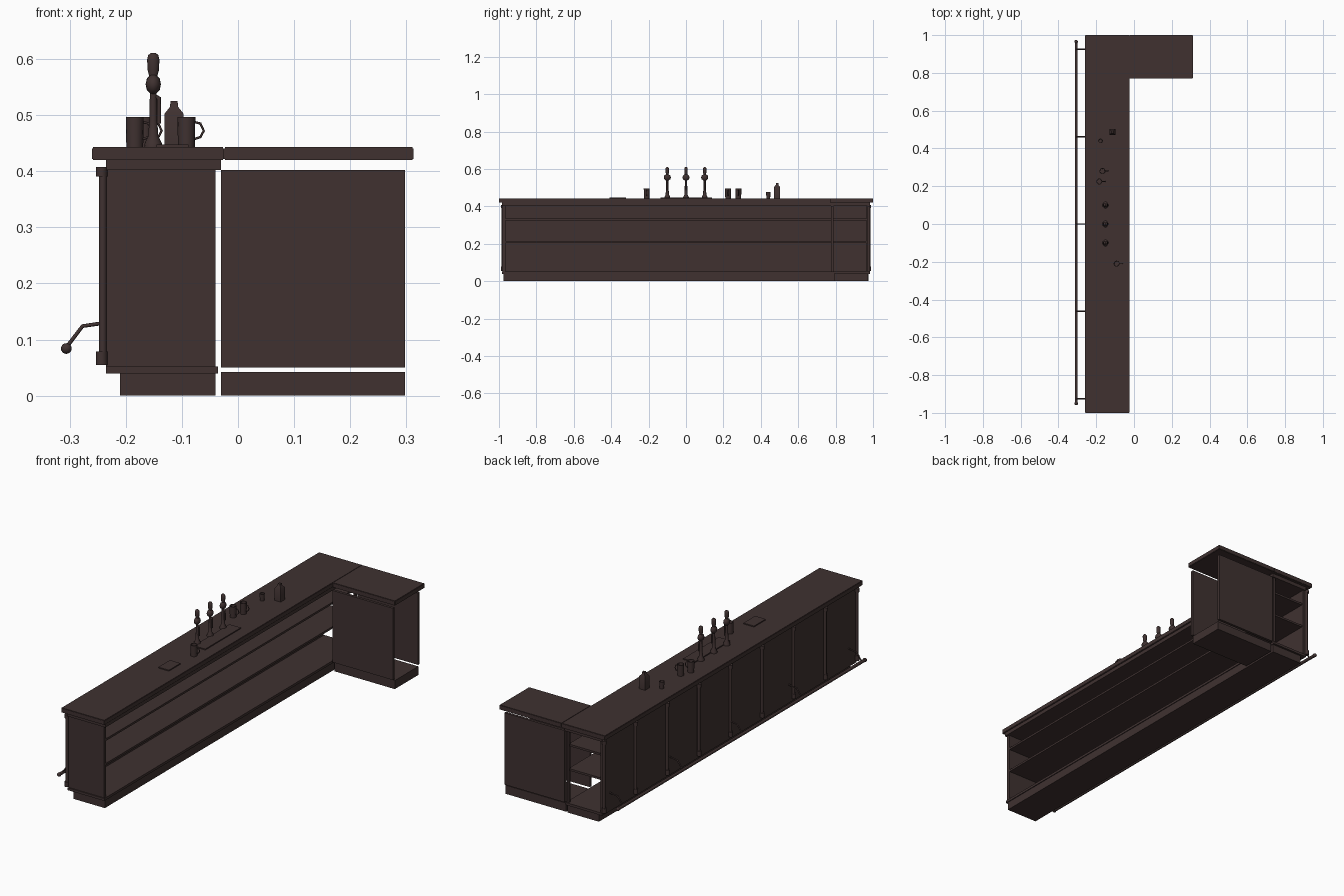
import bpy, bmesh, math
from mathutils import Vector

if "Cube" in bpy.data.objects:
    bpy.data.objects.remove(bpy.data.objects["Cube"])

wood = bpy.data.materials.new("dark_brown")
wood.diffuse_color = (0.05, 0.031, 0.030, 1)
wood.use_nodes = True
wood.node_tree.nodes["Principled BSDF"].inputs["Base Color"].default_value = wood.diffuse_color


def finish(name, bm, smooth=False):
    bmesh.ops.recalc_face_normals(bm, faces=bm.faces[:])
    me = bpy.data.meshes.new(name)
    bm.to_mesh(me)
    bm.free()
    ob = bpy.data.objects.new(name, me)
    bpy.context.collection.objects.link(ob)
    me.materials.append(wood)
    if smooth:
        bpy.ops.object.select_all(action='DESELECT')
        ob.select_set(True)
        bpy.context.view_layer.objects.active = ob
        bpy.ops.object.shade_smooth_by_angle(angle=math.radians(40))
    return ob


def box(name, x, y, z, bevel=0):
    """Box from (min, max) ranges."""
    bm = bmesh.new()
    bmesh.ops.create_cube(bm, size=1)
    for v in bm.verts:
        v.co = [r[0] + (c + 0.5) * (r[1] - r[0]) for c, r in zip(v.co, (x, y, z))]
    if bevel:
        bmesh.ops.bevel(bm, geom=bm.edges[:], offset=bevel, segments=2, affect='EDGES')
    return finish(name, bm)


def lathe(name, loc, profile, n=16, turn=0, sx=1, sy=1):
    """Spin (radius, height) points about a vertical axis; close both ends."""
    bm = bmesh.new()
    rings = []
    for r, z in profile:
        rings.append([bm.verts.new((loc[0] + sx * r * math.cos(turn + math.tau * i / n),
                                    loc[1] + sy * r * math.sin(turn + math.tau * i / n),
                                    loc[2] + z)) for i in range(n)])
    for a, b in zip(rings, rings[1:]):
        for i in range(n):
            j = (i + 1) % n
            bm.faces.new((a[i], a[j], b[j], b[i]))
    bm.faces.new(rings[0][::-1])
    bm.faces.new(rings[-1])
    return finish(name, bm, True)


def tube(name, points, radius):
    """Round bar along a path of points."""
    cu = bpy.data.curves.new(name, 'CURVE')
    cu.dimensions = '3D'
    cu.bevel_depth = radius
    cu.bevel_resolution = 2
    cu.use_fill_caps = True
    sp = cu.splines.new('POLY')
    sp.points.add(len(points) - 1)
    for p, co in zip(sp.points, points):
        p.co = (*co, 1)
    ob = bpy.data.objects.new(name, cu)
    bpy.context.collection.objects.link(ob)
    cu.materials.append(wood)
    return ob


def ball(name, loc, r):
    bm = bmesh.new()
    bmesh.ops.create_uvsphere(bm, u_segments=16, v_segments=10, radius=r)
    bmesh.ops.translate(bm, verts=bm.verts[:], vec=Vector(loc))
    return finish(name, bm, True)


TOP = 0.443

# Long counter: plinth, trims, customer panel, end panel, worktop
box("plinth", (-0.21, -0.04), (-0.975, 0.975), (0, 0.042))
box("bottom_board", (-0.235, -0.036), (-0.985, 0.985), (0.04, 0.052))
box("front_panel", (-0.235, -0.222), (-0.98, 0.98), (0.052, 0.402))
box("end_panel", (-0.235, -0.04), (-0.98, -0.965), (0.052, 0.402))
box("corner_post", (-0.05, -0.04), (0.965, 0.98), (0.052, 0.402))
box("top_moulding", (-0.235, -0.03), (-0.985, 0.985), (0.402, 0.42))
box("worktop", (-0.26, -0.025), (-1, 1), (0.42, TOP), 0.002)

# Shelves open to the serving side
for z in (0.21, 0.33):
    box("shelf", (-0.222, -0.042), (-0.965, 0.97), (z - 0.005, z + 0.005))

# Short return wing
box("wing_worktop", (-0.025, 0.313), (0.77, 1), (0.42, TOP), 0.002)
box("wing_plinth", (-0.03, 0.298), (0.79, 0.972), (0, 0.042))
for y in (0.775, 0.97):
    box("wing_panel", (-0.03, 0.298), (y, y + 0.013), (0.05, 0.402))

# Columns with square blocks at head and foot
for i in range(9):
    y = -0.98 + 0.245 * i
    lathe("column", (-0.241, y, 0), [(0.007, 0.06), (0.007, 0.405)])
    for z0, z1 in ((0.055, 0.079), (0.391, 0.408)):
        lathe("column_block", (-0.243, y, 0), [(0.010, z0), (0.010, z1)])

# Foot rail and its brackets
tube("foot_rail", [(-0.306, -0.95, 0.084), (-0.306, 0.965, 0.084)], 0.0075)
for y in (-0.95, 0.965):
    ball("rail_end", (-0.306, y, 0.084), 0.0095)
for i in range(5):
    y = -0.925 + 0.4625 * i
    tube("rail_bracket", [(-0.23, y, 0.131), (-0.277, y, 0.124), (-0.306, y, 0.086)], 0.0035)

# Drip tray and mat
box("drip_tray", (-0.145, -0.083), (-0.135, 0.14), (TOP, TOP + 0.005))
box("bar_mat", (-0.145, -0.088), (-0.41, -0.32), (TOP, TOP + 0.005))

# Beer taps: foot, stem, rosette, handle and spout
for y in (-0.1, 0, 0.1):
    lathe("tap_stem", (-0.151, y, TOP), [(0.016, 0), (0.015, 0.008), (0.009, 0.02),
                                         (0.007, 0.05), (0.006, 0.1)])
    lathe("tap_rosette", (-0.151, y, 0.555), [(0.005, -0.018), (0.016, -0.010), (0.019, 0),
                                              (0.016, 0.010), (0.005, 0.018)], sx=0.72)
    lathe("tap_handle", (-0.151, y, 0.565), [(0.006, 0), (0.010, 0.015), (0.011, 0.034),
                                             (0.009, 0.042), (0.004, 0.046)], sy=0.85)
    tube("tap_spout", [(-0.151, y, 0.535), (-0.141, y, 0.53), (-0.141, y, 0.485)], 0.004)

# Mugs with angular handles
for x, y in ((-0.092, -0.21), (-0.167, 0.28), (-0.184, 0.225)):
    lathe("mug", (x, y, TOP), [(0.015, 0), (0.016, 0.054), (0.0135, 0.054), (0.0125, 0.006)])
    tube("mug_handle", [(x + 0.013, y, 0.488), (x + 0.025, y, 0.485), (x + 0.031, y, 0.472),
                        (x + 0.025, y, 0.461), (x + 0.013, y, 0.457)], 0.0022)

# Small glass
lathe("small_glass", (-0.177, 0.44, TOP), [(0.010, 0), (0.012, 0.034), (0.010, 0.034),
                                           (0.009, 0.005)])

# Square bottle with a stopper
lathe("bottle", (-0.114, 0.487, TOP), [(0.0235, 0), (0.0235, 0.06), (0.010, 0.072),
                                       (0.009, 0.082)], 4, math.pi / 4)
